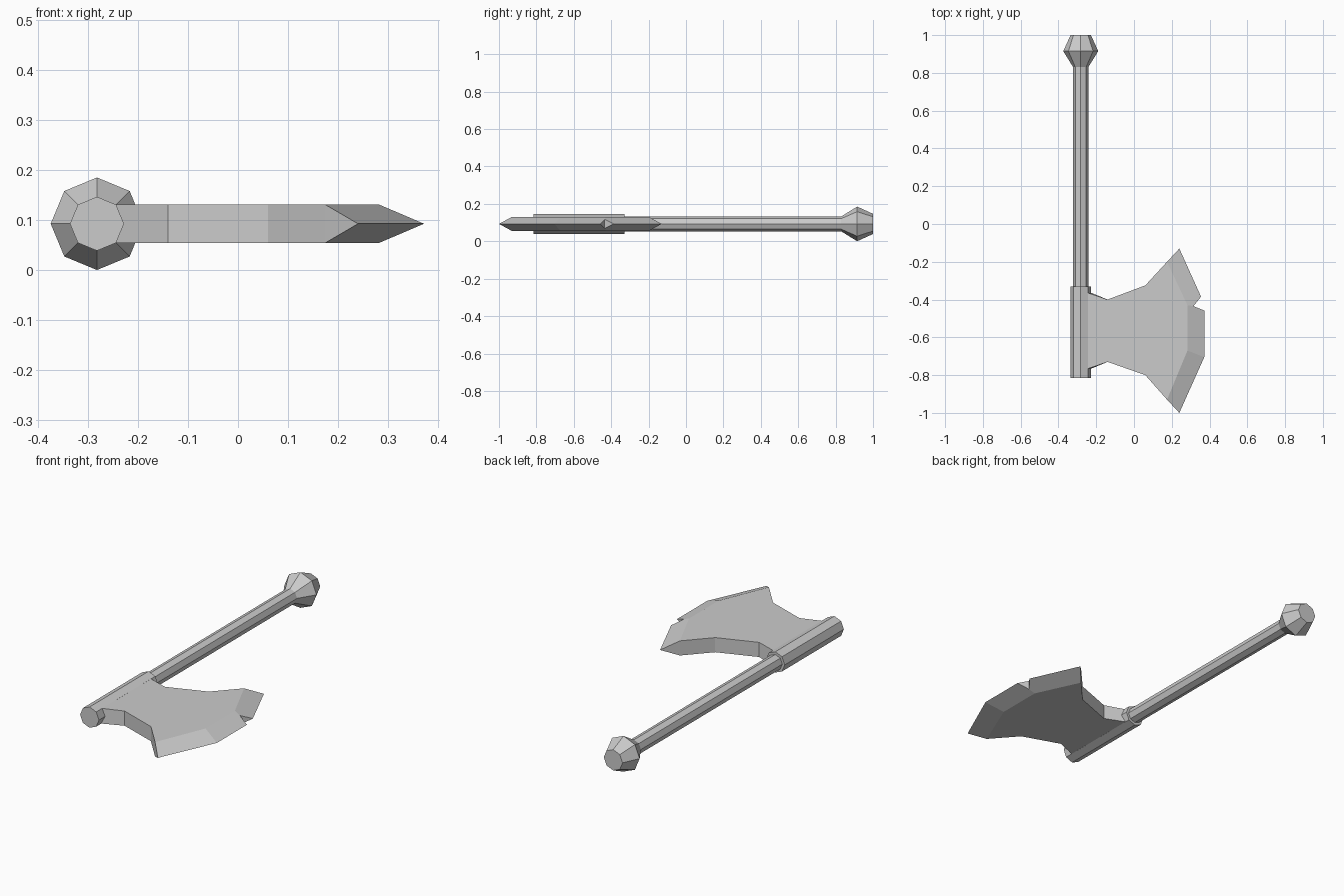
import bpy, bmesh, math

cube = bpy.data.objects.get("Cube")
if cube:
    bpy.data.objects.remove(cube, do_unlink=True)

# One plain metal colour
steel = bpy.data.materials.new("grey_steel")
steel.use_nodes = True
colour = (0.6, 0.6, 0.6, 1)
steel.diffuse_color = colour
steel.node_tree.nodes["Principled BSDF"].inputs["Base Color"].default_value = colour

AXIS_X, MID_Z, HALF = -0.282, 0.093, 0.038


def finish(name, bm):
    bmesh.ops.recalc_face_normals(bm, faces=bm.faces)
    mesh = bpy.data.meshes.new(name)
    bm.to_mesh(mesh)
    bm.free()
    mesh.materials.append(steel)
    obj = bpy.data.objects.new(name, mesh)
    bpy.context.collection.objects.link(obj)
    return obj


def octagon_rod(name, stations):
    """Eight-sided rod along y from (y, radius) stations, capped at both ends."""
    bm = bmesh.new()
    rings = []
    for y, r in stations:
        angles = [i * math.pi / 4 for i in range(8)]
        rings.append([bm.verts.new((AXIS_X + r * math.cos(a), y, MID_Z + r * math.sin(a)))
                      for a in angles])
    for a, b in zip(rings, rings[1:]):
        for i in range(8):
            j = (i + 1) % 8
            bm.faces.new((a[i], a[j], b[j], b[i]))
    bm.faces.new(rings[0])
    bm.faces.new(rings[-1])
    return finish(name, bm)


# Shaft, blade socket and pommel
octagon_rod("handle", [(-0.4, 0.04), (0.84, 0.04)])
octagon_rod("blade_socket", [(-0.815, 0.054), (-0.33, 0.054)])
octagon_rod("pommel", [(0.83, 0.04), (0.915, 0.0925), (1.0, 0.054)])

# Blade: flat cheeks, bevelled cutting edge and a notch
bm = bmesh.new()
cheek = [(-0.28, -0.352), (-0.14, -0.4), (0.06, -0.325), (0.175, -0.2),
         (0.283, -0.43), (0.283, -0.67),
         (0.175, -0.93), (0.06, -0.8), (-0.14, -0.73), (-0.28, -0.778)]
edge = [bm.verts.new((x, y, MID_Z)) for x, y in
        [(0.24, -0.13), (0.355, -0.385), (0.372, -0.458), (0.372, -0.705), (0.24, -1.0)]]
back_tip, notch_back, notch_front, corner, front_tip = edge
sides, notches = [], []
for s in (1, -1):
    c = [bm.verts.new((x, y, MID_Z + s * HALF)) for x, y in cheek]
    n = bm.verts.new((0.315, -0.435, MID_Z + s * 0.024))
    bm.faces.new(c)
    bm.faces.new((c[3], back_tip, notch_back, n, c[4]))
    bm.faces.new((c[4], n, notch_front, corner, c[5]))
    bm.faces.new((c[5], corner, front_tip, c[6]))
    sides.append(c)
    notches.append(n)

# Blade rim, tips and notch walls
top, bottom = sides
for i in (0, 1, 2, 6, 7, 8, 9):
    j = (i + 1) % len(cheek)
    bm.faces.new((top[i], top[j], bottom[j], bottom[i]))
for i, tip in ((3, back_tip), (6, front_tip)):
    bm.faces.new((top[i], tip, bottom[i]))
for v in (notch_back, notch_front):
    bm.faces.new((notches[0], v, notches[1]))

# The underside of the neck flares slightly where it meets the socket
bottom[0].co.y += 0.01
bottom[9].co.y -= 0.01
finish("axe_blade", bm)
